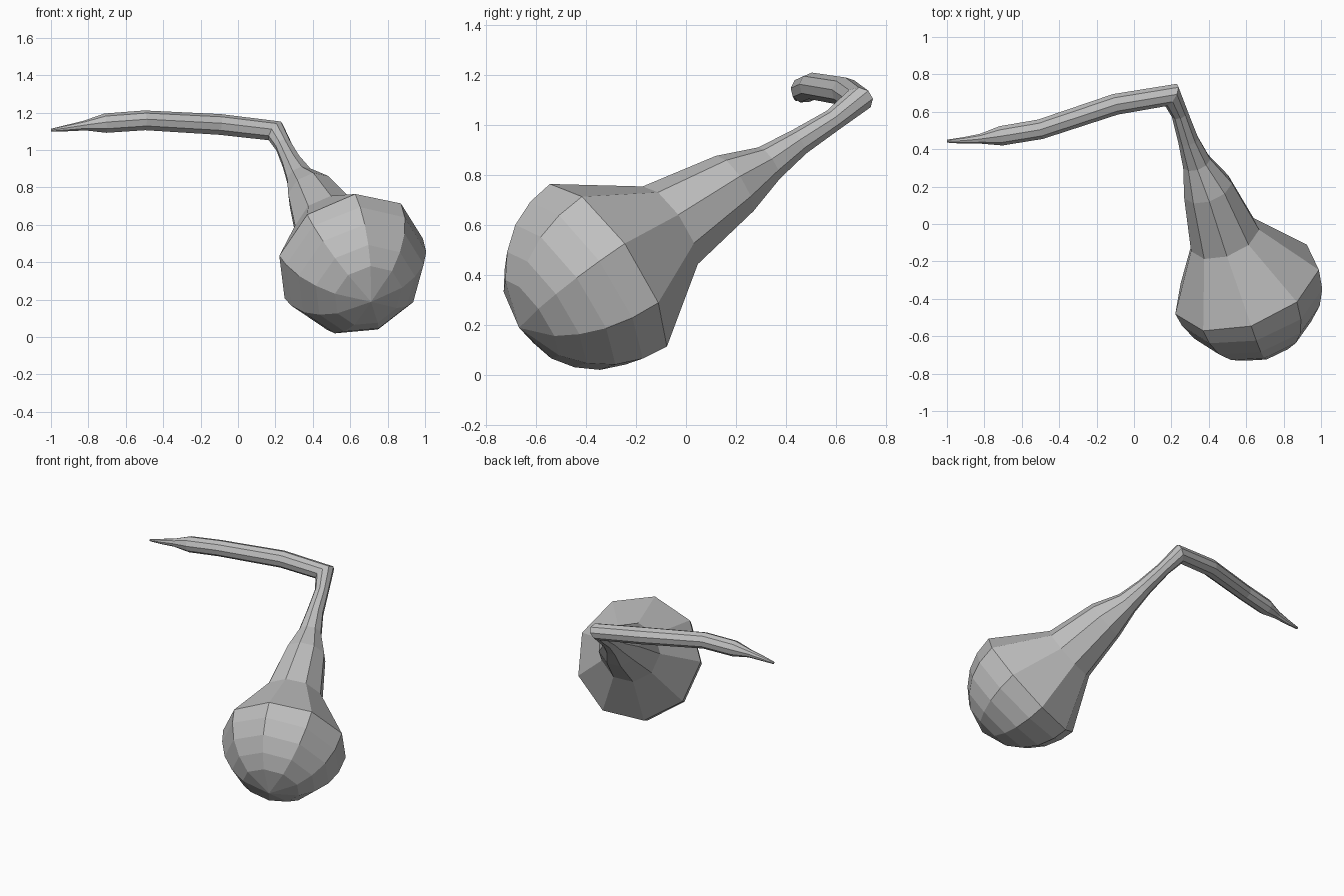
import bpy, bmesh, math
from mathutils import Vector

cube = bpy.data.objects.get("Cube")
if cube:
    bpy.data.objects.remove(cube)

SIDES = 9

# Single grey material
grey = bpy.data.materials.new("plain grey")
grey.use_nodes = True
grey.diffuse_color = (0.52, 0.52, 0.52, 1)
grey.node_tree.nodes["Principled BSDF"].inputs["Base Color"].default_value = (0.52, 0.52, 0.52, 1)

# Rounded bulb: rings along its axis (distance in front of the widest ring, radius)
axis = Vector((-0.26, 0.80, 0.54)).normalized()
widest = Vector((0.60, -0.325, 0.42))
dome = [(0.37, 0.19), (0.30, 0.28), (0.21, 0.352), (0.105, 0.395), (0, 0.41)]
pole = widest - axis * 0.43
rings = [(widest - axis * d, r) for d, r in dome]

# Tapering neck up to the elbow
rings += [(Vector(p), r) for p, r in [
    ((0.485, -0.07, 0.59), 0.195),
    ((0.395, 0.19, 0.76), 0.137),
    ((0.335, 0.33, 0.845), 0.078),
    ((0.29, 0.45, 0.93), 0.056),
    ((0.245, 0.59, 1.02), 0.046),
    ((0.20, 0.69, 1.10), 0.055)]]

# Long thin stem from the elbow to its tip
rings += [(Vector(p), r) for p, r in [
    ((-0.10, 0.64, 1.135), 0.057),
    ((-0.50, 0.507, 1.157), 0.054),
    ((-0.71, 0.472, 1.142), 0.053),
    ((-0.82, 0.456, 1.13), 0.027),
    ((-0.91, 0.447, 1.117), 0.018),
    ((-1.00, 0.443, 1.105), 0.008)]]

# Unit profile around the axis, turned so one corner sits near the top
up = (Vector((0, 0, 1)) - axis * axis.z).normalized()
side = Vector((1, 0, 0))
side = (side - axis * axis.x - up * side.dot(up)).normalized()
turn = math.radians(-6)
spokes = [up * math.cos(turn + math.tau * k / SIDES) + side * math.sin(turn + math.tau * k / SIDES)
          for k in range(SIDES)]

# Sweep the profile through the rings with mitred joints
bm = bmesh.new()
direction = axis
loops = []
for i, (centre, radius) in enumerate(rings):
    last = i == len(rings) - 1
    ahead = direction if last else (rings[i + 1][0] - centre).normalized()
    normal = (direction + ahead).normalized()
    mitred = [s - direction * (s.dot(normal) / direction.dot(normal)) for s in spokes]
    loops.append([bm.verts.new(centre + s * radius) for s in mitred])
    spokes = [s - ahead * s.dot(ahead) for s in mitred]
    direction = ahead

for a, b in zip(loops, loops[1:]):
    for k in range(SIDES):
        n = (k + 1) % SIDES
        bm.faces.new((a[k], a[n], b[n], b[k]))

# Close the bulb with a fan and the stem with a flat end
nose = bm.verts.new(pole)
for k in range(SIDES):
    bm.faces.new((nose, loops[0][(k + 1) % SIDES], loops[0][k]))
bm.faces.new(loops[-1])
bmesh.ops.recalc_face_normals(bm, faces=bm.faces)

mesh = bpy.data.meshes.new("bulb_with_bent_stem")
bm.to_mesh(mesh)
bm.free()
mesh.materials.append(grey)
bpy.context.collection.objects.link(bpy.data.objects.new("bulb_with_bent_stem", mesh))
